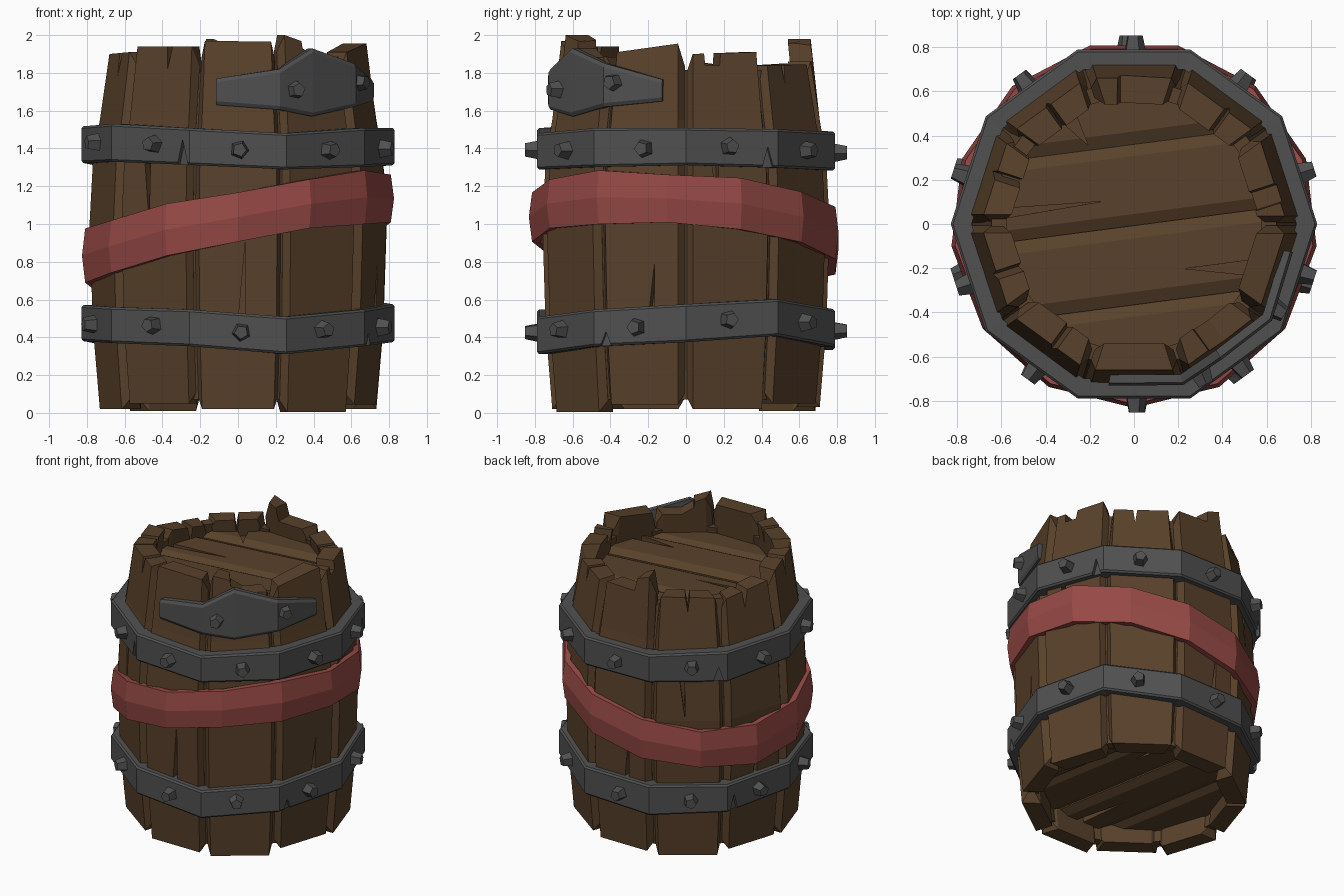
import bpy, bmesh, math, random
from mathutils import Vector, Matrix

if "Cube" in bpy.data.objects:
    bpy.data.objects.remove(bpy.data.objects["Cube"])
random.seed(4)
T18 = math.tan(math.radians(18))

def material(name, col):
    m = bpy.data.materials.new(name)
    m.diffuse_color = (*col, 1)
    m.use_nodes = True
    m.node_tree.nodes["Principled BSDF"].inputs["Base Color"].default_value = m.diffuse_color
    return m

WOOD = material("brown wood", (0.100, 0.053, 0.024))
IRON = material("dark iron", (0.082, 0.080, 0.080))
RED = material("red cloth", (0.31, 0.068, 0.061))

def place(deg, r, u, z):
    """Angle runs from the front (-y) towards +x; u is sideways."""
    a = math.radians(deg)
    return Vector((r * math.sin(a) + u * math.cos(a), -r * math.cos(a) + u * math.sin(a), z))

def finish(bm, name, mat):
    bmesh.ops.recalc_face_normals(bm, faces=bm.faces[:])
    me = bpy.data.meshes.new(name)
    bm.to_mesh(me)
    bm.free()
    ob = bpy.data.objects.new(name, me)
    bpy.context.collection.objects.link(ob)
    me.materials.append(mat)
    return ob

def skin(bm, rings, closed):
    """Join equal cross-sections with quads; returns the vertex rings."""
    vs = [[bm.verts.new(p) for p in r] for r in rings]
    n = len(vs[0])
    for i in range(len(vs) if closed else len(vs) - 1):
        a, b = vs[i], vs[(i + 1) % len(vs)]
        for j in range(n):
            bm.faces.new((a[j], a[(j + 1) % n], b[(j + 1) % n], b[j]))
    return vs

def prism(bm, a, b):
    va, vb = skin(bm, [a, b], False)
    bm.faces.new(va)
    bm.faces.new(vb)

def cut(ob, bm, name):
    cutter = finish(bm, name, WOOD)
    cutter.hide_render = True
    cutter.hide_set(True)
    mod = ob.modifiers.new("cut", 'BOOLEAN')
    mod.operation, mod.solver, mod.object = 'DIFFERENCE', 'EXACT', cutter

# Broken tops (cut right through) and cracks (shallow wedges), by stave angle
NOTCHES = {180: [(-.3, 1.86), (.06, 1.86), (.1, 2.1), (-.3, 2.1)],
           36: [(-.06, 1.93), (.02, 1.88), (.3, 1.89), (.3, 2.1), (-.08, 2.1)],
           108: [(-.11, 1.84), (-.03, 1.84), (-.01, 2.0), (-.12, 2.0)],
           324: [(.03, 1.82), (.08, 2.1), (.0, 2.1)],
           252: [(-.03, 1.72), (.05, 2.0), (-.05, 2.0)],
           288: [(.02, 1.78), (.07, 2.0), (0, 2.0)],
           216: [(.0, 1.75), (.03, 2.0), (-.04, 2.0)],
           144: [(-.04, 1.74), (.0, 2.0), (-.07, 2.0)]}
CRACKS = {0: (.02, .5, .92), 324: (-.05, 1.32, 1.0), 108: (-.08, 1.32, 1.05), 180: (.05, .5, .85),
          216: (-.04, 1.32, 1.02), 72: (.05, .5, .8), 252: (0, .5, .8)}

# Staves: ten chamfered planks bulging in the middle
PROFILE = [(0.0, .708), (.45, .743), (1.0, .760), (1.35, .742), (1.55, .708), (1.9, .66)]
# angle: bottom, top left, top right
STAVES = {0: (.02, 1.97, 1.965), 36: (.005, 2.0, 1.9), 72: (.045, 1.91, 1.955),
          108: (.02, 1.9, 1.91), 144: (.05, 1.84, 1.845), 180: (.03, 1.86, 1.98),
          216: (.01, 1.85, 1.84), 252: (.04, 1.82, 1.86), 288: (.02, 1.9, 1.91),
          324: (.05, 1.94, 1.94)}
for deg, (z0, zl, zr) in STAVES.items():
    bm = bmesh.new()
    rings = []
    drop = [random.uniform(.08, .13) for _ in "ab"]
    ch = random.uniform(.034, .048)
    for k, (z, a) in enumerate(PROFILE):
        b, i = a - .045, a - .12
        ho, hs, hj, hi = a * T18 - ch, b * T18 - .006, (i + .03) * T18 - .006, i * T18 - ch
        pts = [(-ho, a), (ho, a), (hs, b), (hj, i + .03), (hi, i), (-hi, i), (-hj, i + .03), (-hs, b)]
        ring = []
        for j, (u, r) in enumerate(pts):
            side = j in (2, 3, 6, 7)
            zz = z
            if k == 0:
                zz = z0 + (.06 if side else 0)
            if k == len(PROFILE) - 1:
                zz = (zr if u > 0 else zl) - (drop[u > 0] if side else 0)
            ring.append(place(deg, r, u, zz))
        rings.append(ring)
    vs = skin(bm, rings, False)
    for v in (vs[0], vs[-1]):
        for q in ((0, 1, 4, 5), (1, 2, 3, 4), (0, 5, 6, 7)):
            bm.faces.new([v[j] for j in q])
    stave = finish(bm, f"stave_{deg}", WOOD)
    c = bmesh.new()
    if deg in NOTCHES:
        prism(c, *[[place(deg, r, u, z) for u, z in NOTCHES[deg]] for r in (.4, .95)])
    if deg in CRACKS:
        u, wide, tip = CRACKS[deg]
        tri = [(u - .018, wide), (u + .018, wide), (u + .02, tip)]
        prism(c, *[[place(deg, r, a, z) for a, z in tri] for r in (.70, .95)])
    if c.verts:
        cut(stave, c, f"stave_cutter_{deg}")

# Narrow strips behind the joints
bm = bmesh.new()
for k in range(10):
    deg, top = 18 + 36 * k, random.uniform(1.76, 1.82)
    rings = []
    for n, (z, a) in enumerate(PROFILE):
        r = a * 1.051 - .05
        zz = .07 if n == 0 else top if n == len(PROFILE) - 1 else z
        rings.append([place(deg, q, u, zz) for u, q in
                      ((-.035, r), (.035, r), (.035, r - .07), (-.035, r - .07))])
    v = skin(bm, rings, False)
    bm.faces.new(v[0])
    bm.faces.new(v[-1])
finish(bm, "joint_strips", WOOD)

# Lids: angled planks cut from a disc, with shallow grooves and a crack in some planks
def lid(name, z, up, turn, cracks):
    d = [-.7, -.36, -.01, .36, .7]
    for n in range(4):
        p = bmesh.new()
        bmesh.ops.create_cone(p, cap_ends=True, segments=20, radius1=.645, radius2=.645, depth=.09)
        for edge, s in ((d[n], -1), (d[n + 1], 1)):
            for tilt, off in ((0, -.003), (1, .055)):
                geom = p.verts[:] + p.edges[:] + p.faces[:]
                res = bmesh.ops.bisect_plane(p, geom=geom, plane_co=(0, edge - s * off, .045 * up),
                                             plane_no=(0, s, up * 2.0 * tilt), clear_outer=True)
                cutedges = [e for e in res['geom_cut'] if isinstance(e, bmesh.types.BMEdge)]
                if cutedges:
                    bmesh.ops.contextual_create(p, geom=cutedges)
        m = (Matrix.Translation((0, 0, z + .012 * (n % 2))) @ Matrix.Rotation(turn, 4, 'Z')
             @ Matrix.Rotation(random.uniform(-.02, .02), 4, 'X'))
        bmesh.ops.transform(p, verts=p.verts[:], matrix=m)
        plank = finish(p, f"{name}_plank_{n}", WOOD)
        if n in cracks:
            c = bmesh.new()
            prism(c, *[[m @ Vector((x, y, h * up)) for x, y in cracks[n]] for h in (.01, .2)])
            cut(plank, c, f"{name}_cutter_{n}")

lid("top_lid", 1.70, 1, .13, {2: [(-.63, .1), (-.63, .15), (-.13, .12)], 1: [(.54, -.31), (.54, -.23), (.2, -.23)],
                              3: [(-.3, .54), (-.2, .54), (-.16, .38)]})
lid("bottom_lid", .2, -1, 1.75, {2: [(-.63, .12), (-.63, .18), (-.2, .15)], 1: [(.6, -.28), (.6, -.2), (.2, -.22)]})

# Iron hoops: ten-sided, slightly uneven, one rivet on each side
rivets = bmesh.new()
def rivet(deg, r, u, z):
    n = place(deg, 1, 0, 0)
    bmesh.ops.create_cone(rivets, cap_ends=True, segments=5, radius1=.054, radius2=.037, depth=.08,
                          matrix=Matrix.Translation(place(deg, r + .025, u, z))
                          @ n.to_track_quat('Z', 'Y').to_matrix().to_4x4()
                          @ Matrix.Rotation(random.uniform(0, 6), 4, 'Z'))

def hoop(name, zs, nick):
    b = bmesh.new()
    rings = []
    for k, z in enumerate(zs):
        h = random.uniform(.095, .108)
        sec = [(.735, -h), (.818, -h), (.829, .012 - h), (.829, h - .012), (.818, h), (.735, h)]
        rings.append([place(18 + 36 * k, r, 0, z + dz) for r, dz in sec])
    skin(b, rings, True)
    ob = finish(b, name, IRON)
    for k in range(10):
        rivet(36 * k, .787, random.uniform(-.03, .03), (zs[k] + zs[k - 1]) / 2 + random.uniform(-.01, .01))
    c = bmesh.new()
    for deg, u, z, s in nick:
        tri = [(u - .04, z), (u + .04, z), (u, z + s)]
        prism(c, [place(deg, .765, a, q) for a, q in tri], [place(deg, .9, a, q) for a, q in tri])
    cut(ob, c, name + "_cutter")

hoop("upper_hoop", [1.385, 1.405, 1.41, 1.4, 1.385, 1.39, 1.4, 1.42, 1.43, 1.41],
     [(324, .21, 1.29, .16), (108, .2, 1.27, .14), (216, .2, 1.28, .12)])
hoop("lower_hoop", [.41, .45, .475, .505, .45, .44, .45, .475, .465, .45],
     [(252, -.2, .33, .14), (72, -.19, .33, .1)])

# Slanted red band
b = bmesh.new()
rings = []
for k in range(13):
    deg = 360 / 13 * k
    z = .975 + .175 * math.cos(math.radians(deg - 66)) + random.uniform(-.01, .01)
    h = random.uniform(.125, .145)
    rings.append([place(deg, r, 0, z + dz) for r, dz in
                  ((.775, -h), (.815, -h), (.832, 0), (.815, h), (.775, h))])
skin(b, rings, True)
finish(b, "red_band", RED)

# Repair plate wrapped around the front right of the rim: angle, low, high, radius
b = bmesh.new()
rings = [[place(a, r - .05, 0, lo), place(a, r - .012, 0, lo), place(a, r, 0, lo + .02),
          place(a, r, 0, hi - .02), place(a, r - .012, 0, hi), place(a, r - .05, 0, hi)]
         for a, lo, hi, r in ((-9, 1.63, 1.77, .74), (17, 1.605, 1.82, .762), (33, 1.57, 1.93, .73),
                              (55, 1.62, 1.85, .762), (80, 1.65, 1.765, .73))]
vs = skin(b, rings, False)
b.faces.new(vs[0])
b.faces.new(vs[-1])
finish(b, "repair_plate", IRON)
rivet(24, .73, 0, 1.71)
rivet(59, .73, 0, 1.75)
finish(rivets, "rivets", IRON)
